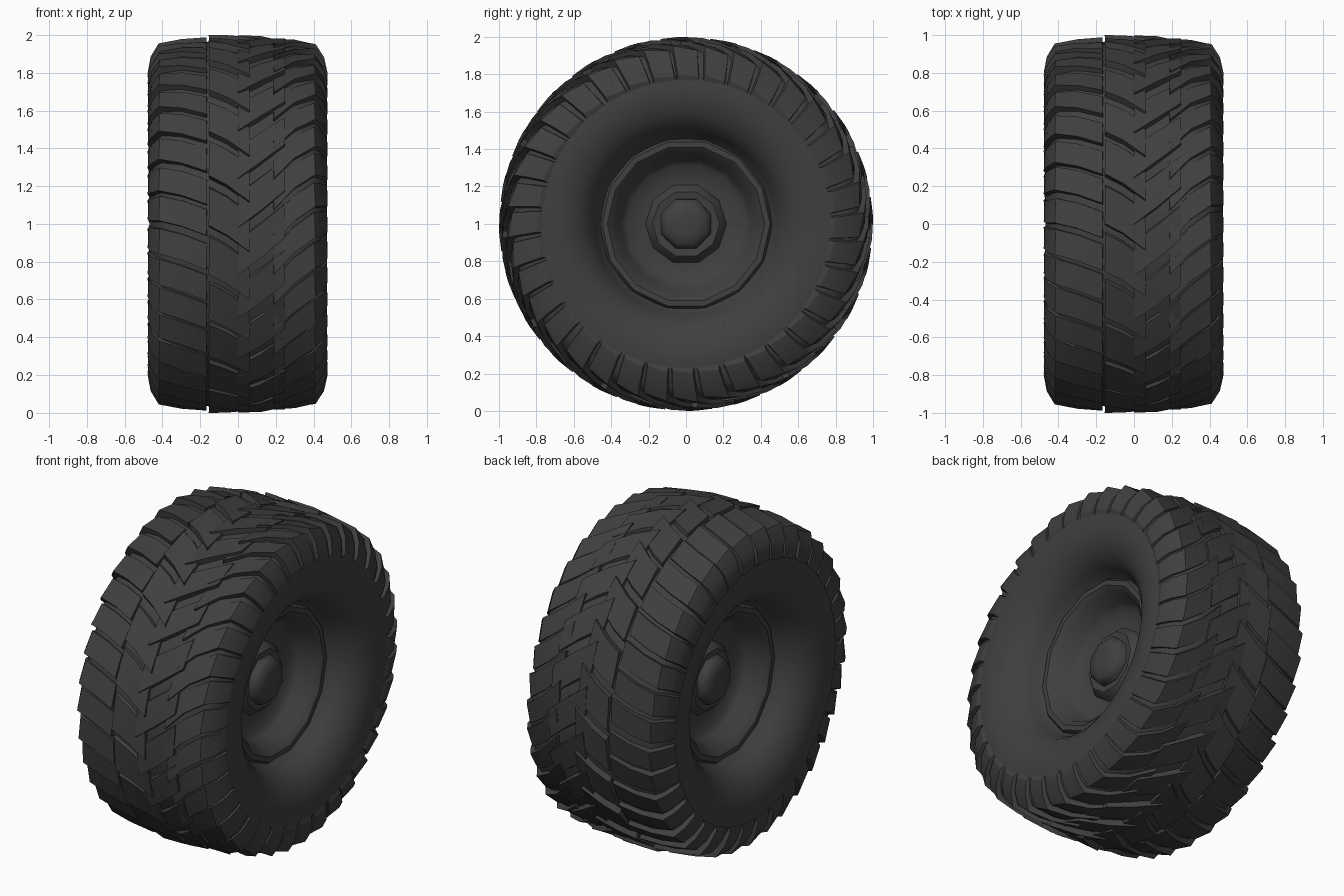
import bpy, bmesh, math, random

random.seed(4)
if "Cube" in bpy.data.objects:
    bpy.data.objects.remove(bpy.data.objects["Cube"], do_unlink=True)

COLOR = (0.05, 0.05, 0.05, 1)
rubber = bpy.data.materials.new("dark_rubber")
rubber.use_nodes = True
rubber.diffuse_color = COLOR
bsdf = rubber.node_tree.nodes["Principled BSDF"]
bsdf.inputs["Base Color"].default_value = COLOR
bsdf.inputs["Roughness"].default_value = 0.8


def point(x, r, a):
    """Axle position, radius and angle; the angle runs front, top, back."""
    return (x, -r * math.cos(a), 1 + r * math.sin(a))


def finish(name, bm, angle=35):
    bmesh.ops.remove_doubles(bm, verts=bm.verts, dist=0.0005)
    bmesh.ops.recalc_face_normals(bm, faces=bm.faces)
    mesh = bpy.data.meshes.new(name)
    bm.to_mesh(mesh)
    bm.free()
    obj = bpy.data.objects.new(name, mesh)
    bpy.context.collection.objects.link(obj)
    mesh.materials.append(rubber)
    bpy.ops.object.select_all(action='DESELECT')
    obj.select_set(True)
    bpy.context.view_layer.objects.active = obj
    bpy.ops.object.shade_smooth_by_angle(angle=math.radians(angle))
    return obj


def lathe(name, profile, sides, angle=35, turn=0.0):
    bm = bmesh.new()
    rings = [[bm.verts.new(point(x, r, turn + math.tau * i / sides))
              for i in range(sides)] for x, r in profile]
    for a, b in zip(rings, rings[1:]):
        for i in range(sides):
            j = (i + 1) % sides
            bm.faces.new((a[i], a[j], b[j], b[i]))
    for ring, (x, r) in ((rings[0], profile[0]), (rings[-1], profile[-1])):
        if r < 0.2:
            bm.faces.new(ring)
    return finish(name, bm, angle)


def both_sides(half):
    return half + [(-x, r) for x, r in reversed(half)]


def lugs(name, path, count, width, start=0.0, drop=0.4, jitter=0.01):
    """Ring of tilted blocks; path holds (x, outer radius, angle lead, base depth)."""
    bm = bmesh.new()
    for k in range(count):
        a0 = start + math.tau * k / count + random.uniform(-jitter, jitter)
        rows = []
        for x, r, lead, depth in path:
            a = a0 + lead
            bx, br = x * (1 - depth * 0.6), r - depth
            tx, tr = x * (1 - depth * 0.6 * drop), r - depth * drop
            rows.append([bm.verts.new(p) for p in (
                point(bx, br, a - width / 2),
                point(x, r, a - width * 0.45),
                point(tx, tr, a + width * 0.45),
                point(bx, br, a + width / 2))])
        for p, q in zip(rows, rows[1:]):
            for i in range(4):
                j = (i + 1) % 4
                bm.faces.new((p[i], p[j], q[j], q[i]))
        bm.faces.new(rows[0])
        bm.faces.new(rows[-1])
    return finish(name, bm, 30)


# Tyre carcass with rounded sidewalls rolling in to the bead
lathe("tyre_casing", both_sides([
    (0.25, 0.44), (0.28, 0.47), (0.33, 0.49), (0.385, 0.525), (0.43, 0.58),
    (0.458, 0.65), (0.468, 0.73), (0.455, 0.81), (0.435, 0.87),
    (0.40, 0.92), (0.30, 0.95), (0.15, 0.965)]), 56, 60)

# Shoulder lugs wrap over the edge onto the sidewall
lugs("left_shoulder_lugs", [
    (0.19, 0.985, -0.20, 0.05), (0.30, 0.975, -0.08, 0.05),
    (0.41, 0.955, 0.0, 0.06), (0.455, 0.885, 0.01, 0.05),
    (0.474, 0.80, 0.02, 0.03)], 36, 0.155)
lugs("right_shoulder_lugs", [
    (-0.168, 0.99, -0.08, 0.05), (-0.30, 0.978, -0.03, 0.05),
    (-0.42, 0.955, 0.0, 0.06), (-0.462, 0.885, 0.0, 0.05),
    (-0.478, 0.80, 0.01, 0.03)], 36, 0.155, 0.08)

# Centre tread: interlocking slanted blocks either side of the crown
lugs("centre_tread_right", [
    (-0.155, 1.0, 0.05, 0.04), (-0.06, 1.0, 0.0, 0.04),
    (0.06, 0.998, -0.09, 0.04)], 24, 0.225, 0.05)
lugs("centre_tread_left", [
    (0.0, 0.998, -0.09, 0.04), (0.12, 0.998, 0.0, 0.04),
    (0.25, 0.985, 0.11, 0.05)], 24, 0.20, 0.17)

# Dished wheel with a raised flange
lathe("wheel_rim", both_sides([
    (0.13, 0.10), (0.125, 0.22), (0.14, 0.32), (0.17, 0.352),
    (0.255, 0.385), (0.285, 0.42), (0.285, 0.45), (0.25, 0.475)]), 14, 40)

# Hub collar, cap and nuts on both faces
for side, s in (("left", 1), ("right", -1)):
    lathe(side + "_hub_collar", [(s * 0.10, 0.23), (s * 0.15, 0.205),
                                 (s * 0.175, 0.18), (s * 0.165, 0.12)], 10, 40)
    lathe(side + "_hub_cap", [(s * 0.11, 0.15), (s * 0.20, 0.14),
                              (s * 0.225, 0.115), (s * 0.235, 0.06)], 8, 40, 0.39)
